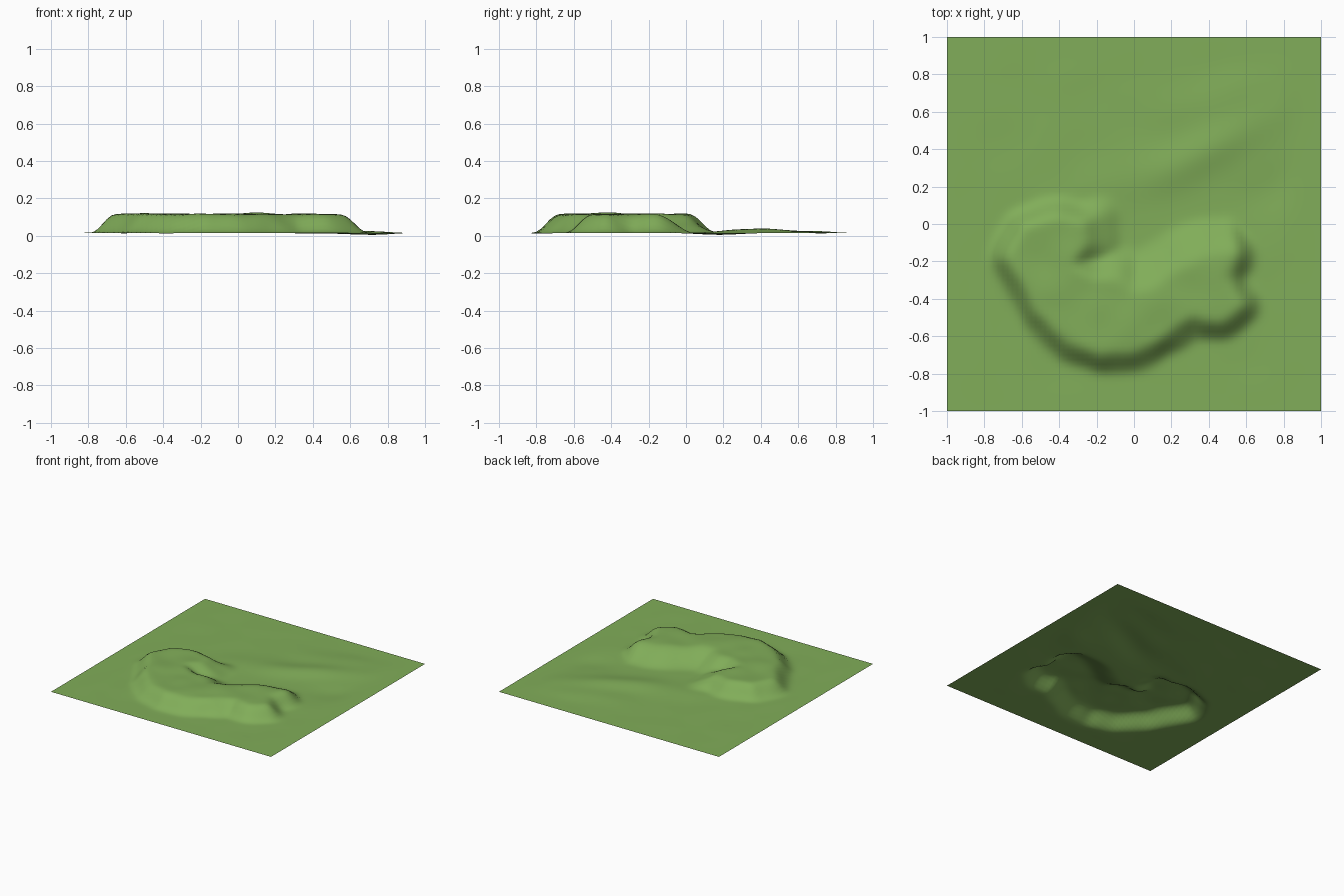
import bpy, bmesh, math
from mathutils import Vector, noise

if "Cube" in bpy.data.objects:
    bpy.data.objects.remove(bpy.data.objects["Cube"])

# Outline of the flat top of the crescent hill, counted round the crest
CREST = [(-.66, -.18), (-.58, -.02), (-.40, .02), (-.28, -.01), (-.27, -.10),
         (-.34, -.22), (-.22, -.31), (-.12, -.32), (-.01, -.40), (.15, -.33),
         (.35, -.20), (.53, -.17), (.45, -.29), (.56, -.43), (.46, -.51),
         (.31, -.47), (.18, -.57), (0, -.67), (-.18, -.68), (-.34, -.62),
         (-.50, -.47), (-.58, -.30)]
CREST = [Vector(p) for p in CREST]
BASE, RISE = 0.015, 0.102


def smooth(t):
    t = max(0.0, min(1.0, t))
    return t * t * (3 - 2 * t)


def seg_dist(p, a, b):
    d = b - a
    t = max(0.0, min(1.0, (p - a).dot(d) / d.length_squared))
    return (p - a - d * t).length


def crest_dist(p):
    """Distance outside the crest outline; zero on the top."""
    inside, best = False, 9.0
    for a, b in zip(CREST, CREST[1:] + CREST[:1]):
        best = min(best, seg_dist(p, a, b))
        if (a.y > p.y) != (b.y > p.y):
            if p.x < a.x + (p.y - a.y) / (b.y - a.y) * (b.x - a.x):
                inside = not inside
    return 0.0 if inside else best


def bump(x, y, cx, cy, rx, ry, angle=0):
    c, s = math.cos(angle), math.sin(angle)
    u, v = (x - cx) * c + (y - cy) * s, -(x - cx) * s + (y - cy) * c
    return math.exp(-(u / rx) ** 2 - (v / ry) ** 2)


def height(x, y):
    # crescent: steep outer bank, gentler bank on the hollow side
    inner = smooth((x + .3) / .2) * smooth((y + .5) / .2) * smooth((.6 - x) / .1)
    width = .135 + .10 * inner
    wob = noise.noise(Vector((x * 7, y * 7, 2))) * .018
    d = crest_dist(Vector((x, y)))
    hill = smooth(1 - (d + (wob if d > 0 else 0)) / width)
    z = hill * (RISE + .012 * noise.noise(Vector((x * 5, y * 5, 7))))
    # low diagonal swells and a shallow dip
    edge = smooth((.95 - abs(x)) / .2) * smooth((.95 - abs(y)) / .2)
    swell = .024 * bump(x, y, .40, .40, .36, .11, .5)
    swell += .010 * bump(x, y, .45, .68, .32, .12, .3)
    swell += .008 * bump(x, y, -.05, .25, .3, .12, .3)
    swell -= .010 * bump(x, y, .70, .18, .22, .12, .5)
    swell += .003 * noise.noise(Vector((x * 4, y * 4, 0)))
    return max(0.0, BASE + z + swell * edge * (1 - hill))


# Ground sheet displaced into terrain
bm = bmesh.new()
bmesh.ops.create_grid(bm, x_segments=80, y_segments=80, size=1)
for v in bm.verts:
    v.co.z = height(v.co.x, v.co.y)
for _ in range(2):
    bmesh.ops.smooth_vert(bm, verts=[v for v in bm.verts if not v.is_boundary],
                          factor=.5, use_axis_z=True)
for f in bm.faces:
    f.smooth = True
mesh = bpy.data.meshes.new("terrain")
bm.to_mesh(mesh)
bm.free()
terrain = bpy.data.objects.new("terrain", mesh)
bpy.context.collection.objects.link(terrain)

grass = bpy.data.materials.new("grass")
grass.diffuse_color = (.22, .42, .10, 1)
grass.use_nodes = True
grass.node_tree.nodes["Principled BSDF"].inputs["Base Color"].default_value = grass.diffuse_color
mesh.materials.append(grass)
